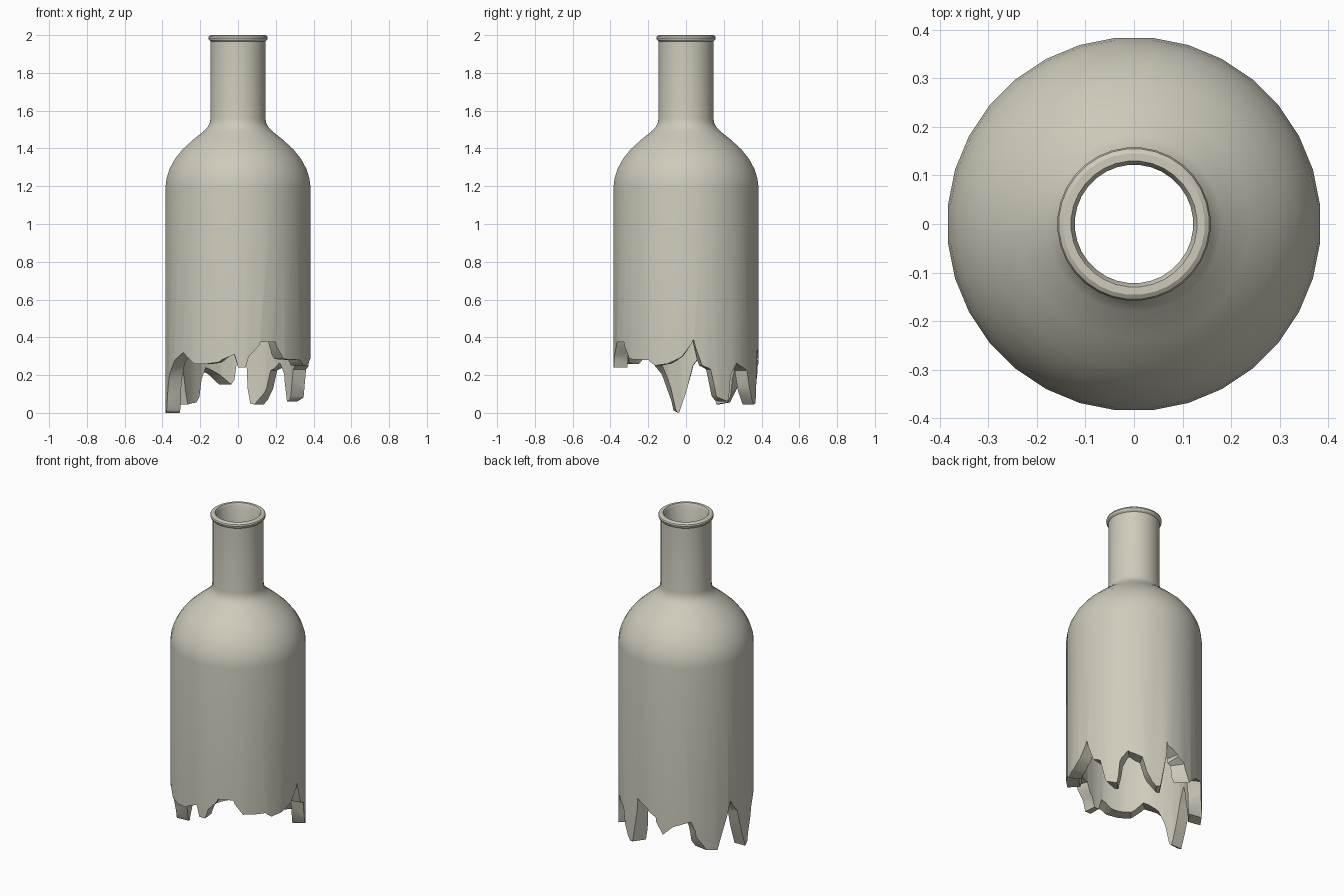
import bpy, bmesh
from math import radians, cos, sin

if "Cube" in bpy.data.objects:
    bpy.data.objects.remove(bpy.data.objects["Cube"])

glass = bpy.data.materials.new("pale_beige")
glass.diffuse_color = (0.62, 0.60, 0.50, 1)
glass.use_nodes = True
glass.node_tree.nodes["Principled BSDF"].inputs["Base Color"].default_value = glass.diffuse_color


def make_object(name, bm):
    bmesh.ops.recalc_face_normals(bm, faces=bm.faces)
    mesh = bpy.data.meshes.new(name)
    bm.to_mesh(mesh)
    bm.free()
    ob = bpy.data.objects.new(name, mesh)
    bpy.context.collection.objects.link(ob)
    mesh.materials.append(glass)
    return ob


def bridge(bm, rings):
    """Join a closed loop of rings into a torus-like solid."""
    for a, b in zip(rings, rings[1:] + rings[:1]):
        n = len(a)
        for i in range(n):
            j = (i + 1) % n
            bm.faces.new((a[i], a[j], b[j], b[i]))


# Bottle wall: closed (radius, height) profile, outside down then inside up
profile = [
    (0.130, 2.000), (0.146, 2.000), (0.155, 1.994), (0.158, 1.985), (0.155, 1.975),
    (0.146, 1.967), (0.146, 1.56), (0.150, 1.535), (0.160, 1.515), (0.180, 1.493),
    (0.240, 1.445), (0.295, 1.395), (0.335, 1.345), (0.365, 1.290), (0.380, 1.240),
    (0.385, 1.200), (0.385, -0.10), (0.312, -0.10), (0.312, 1.20), (0.295, 1.27),
    (0.255, 1.34), (0.200, 1.40), (0.145, 1.46), (0.122, 1.53), (0.122, 1.985),
]
SEG = 32
bm = bmesh.new()
bridge(bm, [[bm.verts.new((r * cos(radians((i + 0.5) * 360 / SEG)),
                           r * sin(radians((i + 0.5) * 360 / SEG)), z))
             for i in range(SEG)] for r, z in profile])
bottle = make_object("broken_bottle", bm)

# Jagged break line: (angle on outside, angle on inside, height)
break_line = [
    (6, 6, 0.39), (13, 13, 0.25), (20, 20, 0.23), (25, 26, 0.09), (35, 33, 0.06),
    (38, 38, 0.20), (45, 45, 0.265), (57, 56, 0.225), (61, 61, 0.13), (70, 75, 0.045),
    (74, 79, 0.05), (80, 83, 0.35), (90, 87, 0.29), (97, 90, 0.25), (103, 94, 0.15),
    (112, 106, 0.20), (128, 122, 0.24), (132, 127, 0.18), (141, 133, 0.055),
    (152, 148, 0.045), (162, 160, 0.24), (166, 165, 0.33), (174, 173, 0.25),
    (181, 181, 0.09), (186, 187, 0.0), (190, 190, 0.015), (198, 198, 0.18),
    (208, 207, 0.27), (221, 220, 0.32), (233, 233, 0.26), (245, 246, 0.26),
    (255, 255, 0.27), (267, 266, 0.31), (270, 270, 0.24), (276, 276, 0.24),
    (279, 280, 0.30), (288, 288, 0.375), (301, 301, 0.375), (309, 308, 0.285),
    (329, 329, 0.28), (335, 335, 0.25), (345, 345, 0.26), (357, 357, 0.30),
]


def cutter_ring(bm, r, bottom):
    ring = []
    for outer, inner, z in break_line:
        t = radians(outer + (inner - outer) * (0.385 - r) / 0.073)
        ring.append(bm.verts.new((r * cos(t), r * sin(t), -0.3 if bottom else z)))
    return ring


# Cutter whose jagged top surface breaks off the base
bm = bmesh.new()
bridge(bm, [cutter_ring(bm, 0.27, False), cutter_ring(bm, 0.43, False),
            cutter_ring(bm, 0.43, True), cutter_ring(bm, 0.27, True)])
bmesh.ops.triangulate(bm, faces=bm.faces)
cutter = make_object("break_cutter", bm)
cutter.hide_render = True

cut = bottle.modifiers.new("break", 'BOOLEAN')
cut.operation = 'DIFFERENCE'
cut.solver = 'EXACT'
cut.object = cutter
bpy.context.view_layer.objects.active = bottle
bottle.select_set(True)
cutter.select_set(False)
bpy.ops.object.modifier_apply(modifier=cut.name)
bpy.data.objects.remove(cutter, do_unlink=True)
bpy.ops.object.shade_smooth_by_angle(angle=radians(30))
